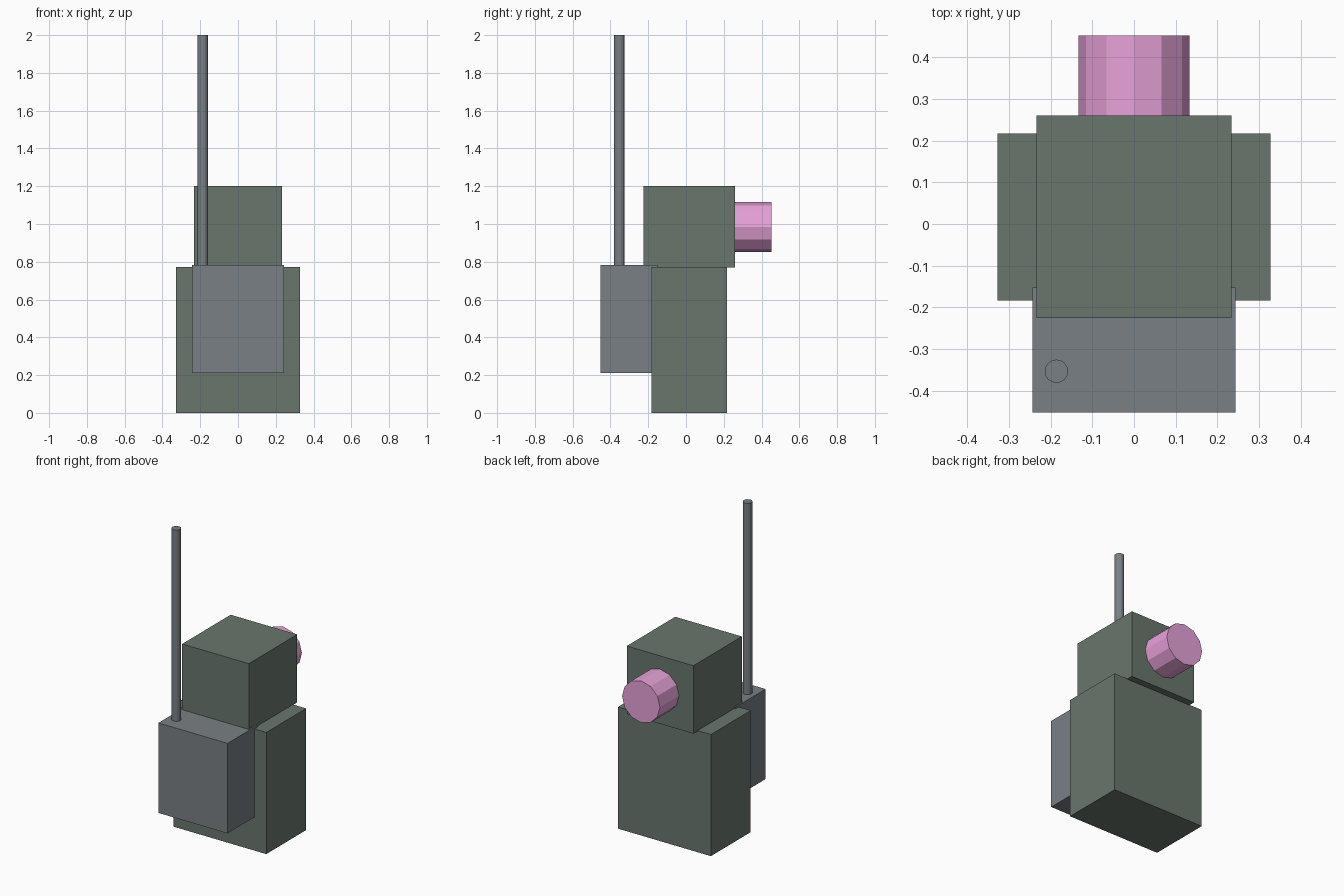
import bpy
from math import pi

if "Cube" in bpy.data.objects:
    bpy.data.objects.remove(bpy.data.objects["Cube"])


def material(name, rgb):
    m = bpy.data.materials.new(name)
    m.diffuse_color = (*rgb, 1)
    m.use_nodes = True
    m.node_tree.nodes["Principled BSDF"].inputs["Base Color"].default_value = m.diffuse_color
    return m


green = material("dull_green", (0.14, 0.18, 0.15))
grey = material("steel_grey", (0.19, 0.215, 0.23))
pink = material("pink", (0.80, 0.36, 0.69))


def box(name, lo, hi, mat):
    """Axis-aligned box between two corners."""
    centre = [(a + b) / 2 for a, b in zip(lo, hi)]
    bpy.ops.mesh.primitive_cube_add(size=1, location=centre)
    ob = bpy.context.object
    ob.name = name
    ob.scale = [b - a for a, b in zip(lo, hi)]
    bpy.ops.object.transform_apply(location=False, rotation=False, scale=True)
    ob.data.materials.append(mat)
    return ob


def cylinder(name, centre, radius, depth, sides, mat, rotation=(0, 0, 0)):
    bpy.ops.mesh.primitive_cylinder_add(vertices=sides, radius=radius, depth=depth,
                                        location=centre, rotation=rotation)
    ob = bpy.context.object
    ob.name = name
    ob.data.materials.append(mat)
    return ob


# Torso and head
box("body", (-0.327, -0.183, 0), (0.327, 0.217, 0.773), green)
box("head", (-0.234, -0.226, 0.770), (0.234, 0.26, 1.202), green)

# Twelve-sided snout pointing along +y
cylinder("snout", (0, 0.351, 0.984), 0.133, 0.202, 12, pink, (pi / 2, 0, 0))

# Backpack with its tall aerial
box("backpack", (-0.243, -0.452, 0.212), (0.243, -0.152, 0.784), grey)
cylinder("antenna", (-0.186, -0.353, 1.391), 0.028, 1.218, 16, grey)
